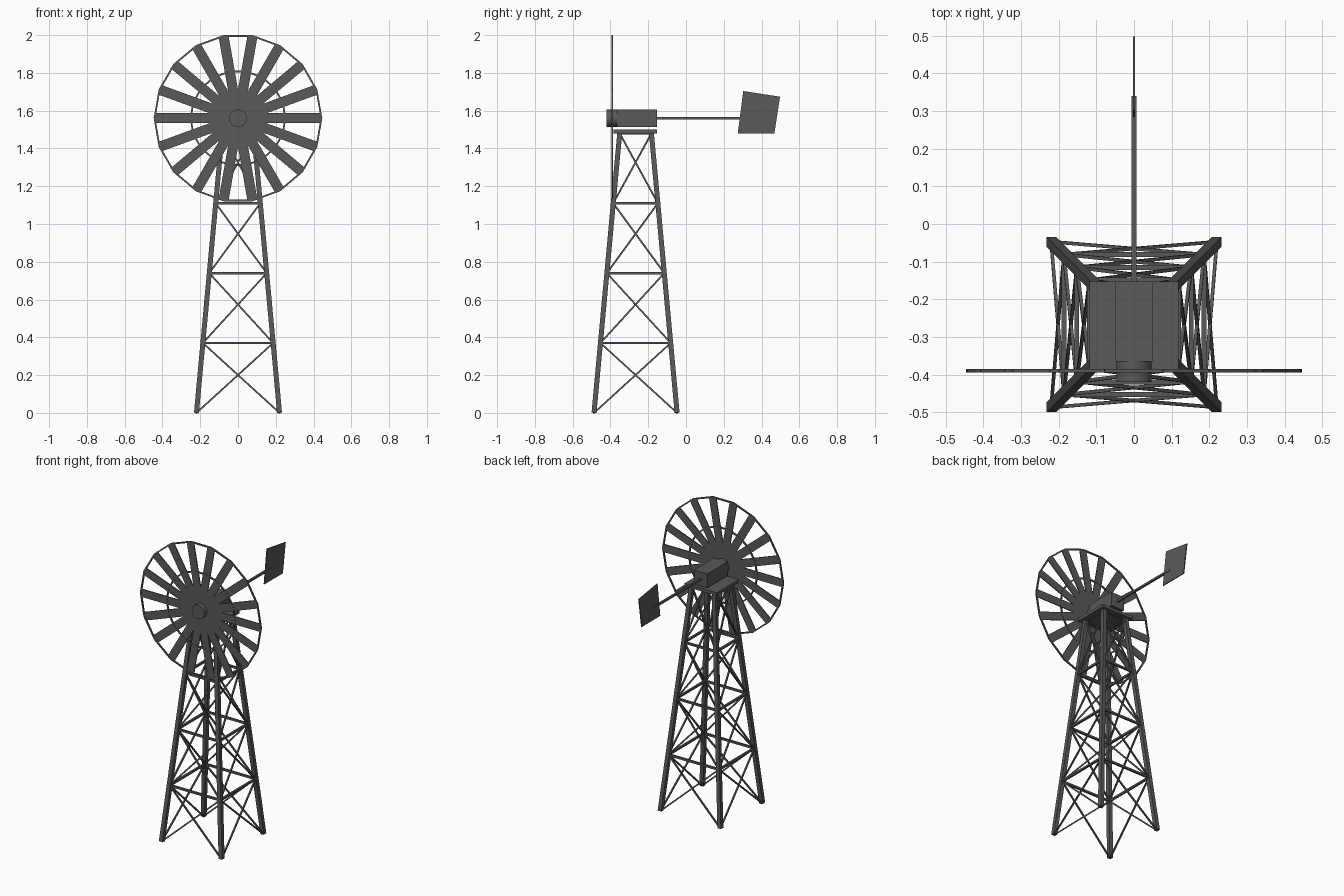
import bpy, bmesh, math
from mathutils import Vector, Matrix

if "Cube" in bpy.data.objects:
    bpy.data.objects.remove(bpy.data.objects["Cube"])

CY = -0.267                      # tower centre in y
HUB = Vector((0, -0.39, 1.56))   # wheel centre
TOP = 1.48                       # height of the tower legs

# Dark grey metal
METAL = bpy.data.materials.new("dark_metal")
METAL.diffuse_color = (0.1, 0.1, 0.1, 1)
METAL.use_nodes = True
METAL.node_tree.nodes["Principled BSDF"].inputs["Base Color"].default_value = METAL.diffuse_color


def finish(name, bm):
    bmesh.ops.recalc_face_normals(bm, faces=bm.faces)
    me = bpy.data.meshes.new(name)
    bm.to_mesh(me)
    bm.free()
    me.materials.append(METAL)
    ob = bpy.data.objects.new(name, me)
    bpy.context.collection.objects.link(ob)
    return ob


def beams(name, segs, w, h=None):
    """Square bars between point pairs, kept aligned to the world axes."""
    bm = bmesh.new()
    for a, b in segs:
        a, b = Vector(a), Vector(b)
        d = (b - a).normalized()
        ref = Vector((0, 1, 0)) if abs(d.y) < 0.6 else Vector((1, 0, 0))
        u = (ref - d * ref.dot(d)).normalized()
        v = d.cross(u)
        rot = Matrix((u, v, d)).transposed().to_4x4()
        m = Matrix.Translation((a + b) / 2) @ rot @ Matrix.Diagonal((w, h or w, (b - a).length, 1))
        bmesh.ops.create_cube(bm, size=1, matrix=m)
    return finish(name, bm)


def box(name, lo, hi):
    lo, hi = Vector(lo), Vector(hi)
    bm = bmesh.new()
    m = Matrix.Translation((lo + hi) / 2) @ Matrix.Diagonal((*(hi - lo), 1))
    bmesh.ops.create_cube(bm, size=1, matrix=m)
    return finish(name, bm)


def corner(i, z):
    """Centre of leg i at height z."""
    r = 0.22 + (0.084 - 0.22) * z / TOP
    sx, sy = ((-1, -1), (1, -1), (1, 1), (-1, 1))[i % 4]
    return Vector((sx * r, CY + sy * r, z))


def wheel(r, i):
    a = math.radians(20 * i)
    return HUB + Vector((r * math.cos(a), 0, r * math.sin(a)))


# Lattice tower: legs, level rails and cross braces
levels = [TOP * k / 4 for k in range(5)]
beams("tower_legs", [(corner(i, 0.002), corner(i, TOP)) for i in range(4)], 0.026)
beams("tower_rails", [(corner(i, z), corner(i + 1, z)) for z in levels[1:] for i in range(4)], 0.013)
braces = []
for z0, z1 in zip(levels, levels[1:]):
    for i in range(4):
        braces += [(corner(i, z0), corner(i + 1, z1)), (corner(i + 1, z0), corner(i, z1))]
beams("tower_braces", braces, 0.009)

# Platform and gearbox
box("platform", (-0.118, -0.385, 1.48), (0.118, -0.153, 1.5))
box("gearbox", (-0.049, -0.365, 1.514), (0.049, -0.153, 1.607))

# Hub
bm = bmesh.new()
bmesh.ops.create_cone(bm, cap_ends=True, segments=24, radius1=0.047, radius2=0.047, depth=0.058,
                      matrix=Matrix.Translation((0, -0.391, HUB.z)) @ Matrix.Rotation(math.pi / 2, 4, 'X'))
hub = finish("hub", bm)
bpy.context.view_layer.objects.active = hub
hub.select_set(True)
bpy.ops.object.shade_smooth_by_angle()

# Wheel: flat blades with an outer and an inner ring
beams("blades", [(wheel(0.03, i), wheel(0.443, i)) for i in range(18)], 0.006, 0.053)
for name, r in (("outer_ring", 0.442), ("inner_ring", 0.251)):
    beams(name, [(wheel(r, i), wheel(r, i + 1)) for i in range(18)], 0.009)

# Tail boom and vane
beams("tail_boom", [((0, -0.16, HUB.z), (0, 0.34, HUB.z))], 0.013)
bm = bmesh.new()
prof = [(0.274, 1.479), (0.468, 1.479), (0.498, 1.674), (0.303, 1.704)]
face = bm.faces.new([bm.verts.new((-0.003, y, z)) for y, z in prof])
ext = bmesh.ops.extrude_face_region(bm, geom=[face])
bmesh.ops.translate(bm, vec=(0.006, 0, 0), verts=[g for g in ext["geom"] if isinstance(g, bmesh.types.BMVert)])
finish("tail_vane", bm)
